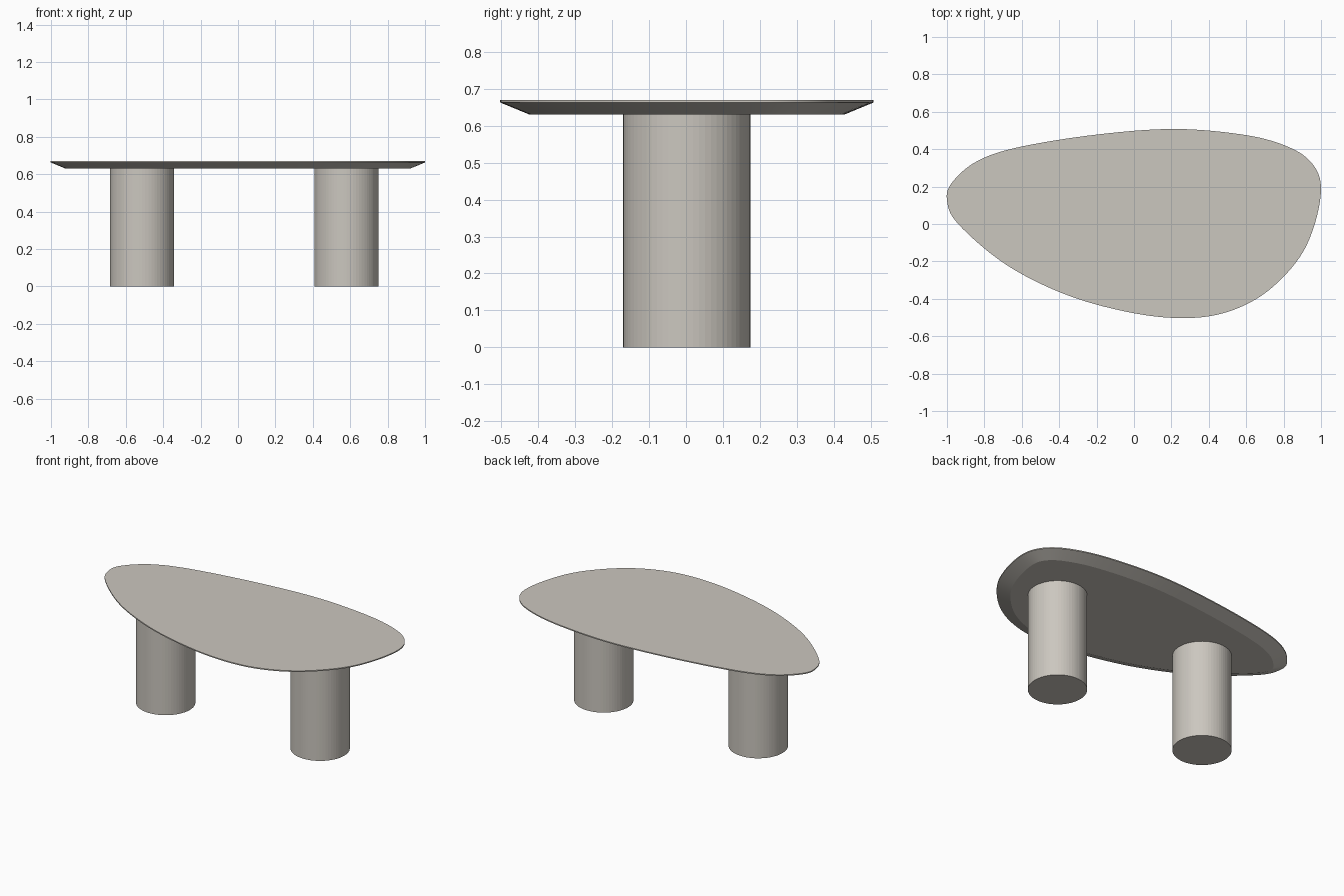
import bpy, bmesh, math
from mathutils import Vector

if "Cube" in bpy.data.objects:
    bpy.data.objects.remove(bpy.data.objects["Cube"])

stone = bpy.data.materials.new("warm_grey_stone")
stone.diffuse_color = (0.60, 0.57, 0.52, 1)
stone.use_nodes = True
stone.node_tree.nodes["Principled BSDF"].inputs["Base Color"].default_value = stone.diffuse_color

# Control points of the pebble-shaped outline, clockwise from the left tip
OUTLINE = [(-1.0, 0.13), (-0.97, 0.225), (-0.84, 0.335), (-0.62, 0.41), (-0.2, 0.478),
           (0.22, 0.508), (0.6, 0.475), (0.83, 0.41), (0.955, 0.32), (1.0, 0.19),
           (0.96, -0.02), (0.87, -0.2), (0.7, -0.37), (0.5, -0.47), (0.28, -0.503),
           (0.0, -0.477), (-0.35, -0.383), (-0.68, -0.22), (-0.94, 0.0)]


def smooth_loop(points, steps):
    """Closed Catmull-Rom curve through the points."""
    pts = [Vector(p) for p in points]
    n, out = len(pts), []
    for i in range(n):
        a, b, c, d = (pts[(i + k) % n] for k in (-1, 0, 1, 2))
        for s in range(steps):
            t = s / steps
            out.append(0.5 * (2 * b + (c - a) * t + (2 * a - 5 * b + 4 * c - d) * t ** 2
                              + (3 * b - a - 3 * c + d) * t ** 3))
    return out


def inset(loop, dist):
    """Offset a clockwise loop inward."""
    n, out = len(loop), []
    for i, p in enumerate(loop):
        t = (loop[(i + 1) % n] - loop[i - 1]).normalized()
        out.append(p + Vector((t.y, -t.x)) * dist)
    return out


def finish(bm, name, angle=None):
    bmesh.ops.recalc_face_normals(bm, faces=bm.faces)
    mesh = bpy.data.meshes.new(name)
    bm.to_mesh(mesh)
    bm.free()
    mesh.materials.append(stone)
    obj = bpy.data.objects.new(name, mesh)
    bpy.context.collection.objects.link(obj)
    if angle:
        bpy.ops.object.select_all(action='DESELECT')
        obj.select_set(True)
        bpy.context.view_layer.objects.active = obj
        bpy.ops.object.shade_smooth_by_angle(angle=math.radians(angle))
    return obj


# Table top: thin upright rim, then a wide bevel underneath
edge = smooth_loop(OUTLINE, 8)
bm = bmesh.new()
rings = [[bm.verts.new((p.x, p.y, z)) for p in inset(edge, d)]
         for d, z in ((0, 0.67), (0, 0.663), (0.08, 0.63))]
for upper, lower in zip(rings, rings[1:]):
    for i in range(len(upper)):
        bm.faces.new((upper[i - 1], upper[i], lower[i], lower[i - 1]))
bm.faces.new(rings[0])
bm.faces.new(rings[-1])
finish(bm, "table_top", 20)

# Two faceted column legs
for name, x in (("left_leg", -0.513), ("right_leg", 0.58)):
    bm = bmesh.new()
    bmesh.ops.create_cone(bm, cap_ends=True, segments=64, radius1=0.172, radius2=0.172, depth=0.63)
    bmesh.ops.translate(bm, verts=bm.verts, vec=(x, 0.002, 0.315))
    finish(bm, name)
